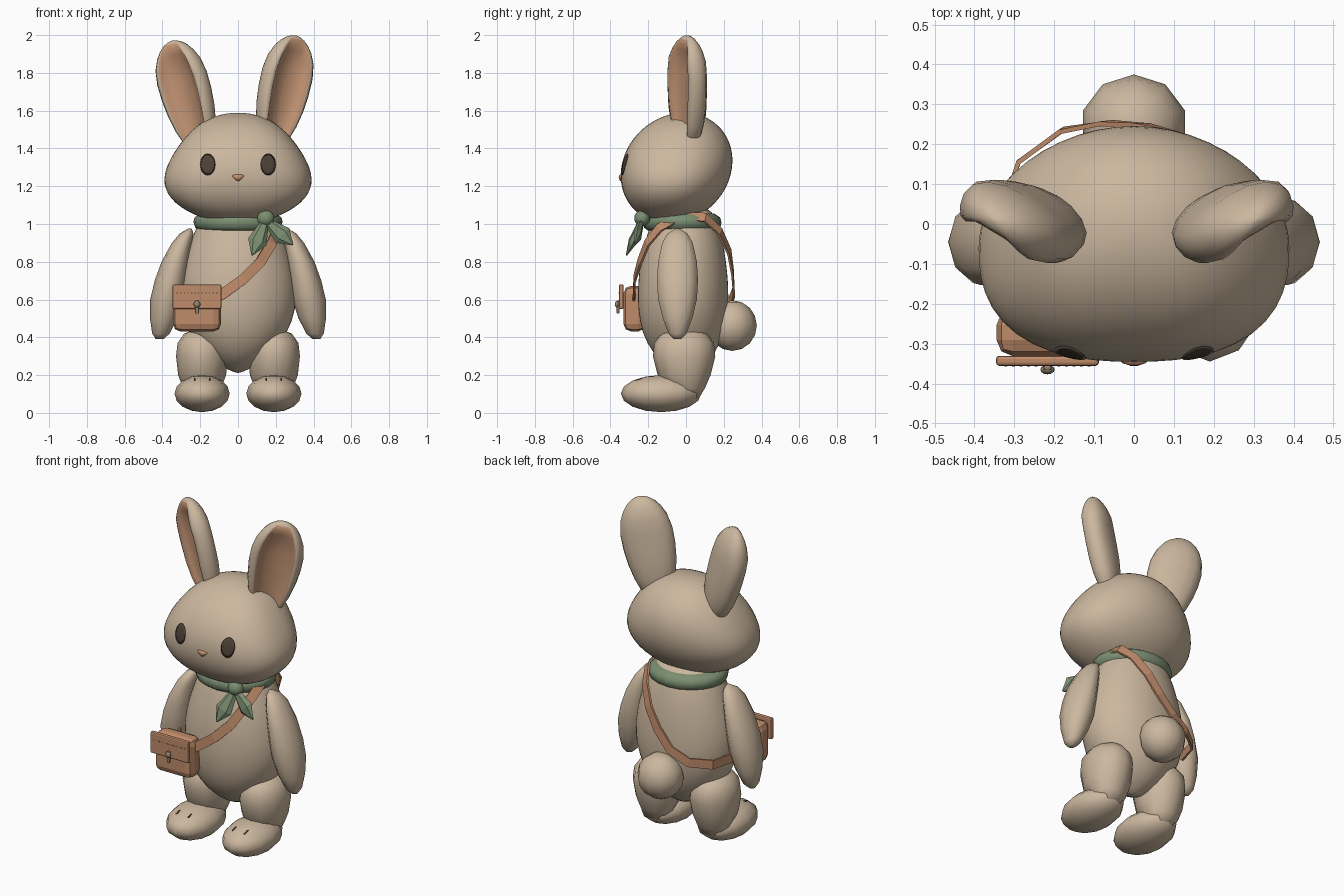
import bpy, bmesh, math
from mathutils import Vector, Matrix
from mathutils.bvhtree import BVHTree

cube = bpy.data.objects.get("Cube")
if cube:
    bpy.data.objects.remove(cube, do_unlink=True)


def material(name, *rgb):
    mat = bpy.data.materials.new(name)
    mat.use_nodes = True
    mat.diffuse_color = (*rgb, 1)
    mat.node_tree.nodes["Principled BSDF"].inputs["Base Color"].default_value = (*rgb, 1)
    return mat


fur = material("tan fur", .6, .475, .345)
pink = material("inner ear", .56, .305, .18)
nose_pink = material("nose pink", .57, .28, .165)
dark = material("dark brown", .072, .053, .036)
green = material("sage green", .195, .27, .165)
leather = material("leather", .53, .265, .145)
metal = material("dull metal", .31, .23, .16)


def finish(bm, name, mats, smooth=True, matrix=None):
    """Turn a bmesh into a named object."""
    bmesh.ops.remove_doubles(bm, verts=bm.verts, dist=.0005)
    bmesh.ops.recalc_face_normals(bm, faces=bm.faces)
    for f in bm.faces:
        f.smooth = smooth
    if matrix:
        bm.transform(matrix)
    mesh = bpy.data.meshes.new(name)
    bm.to_mesh(mesh)
    obj = bpy.data.objects.new(name, mesh)
    for mat in mats:
        mesh.materials.append(mat)
    bpy.context.collection.objects.link(obj)
    return obj


def skin(rings, inner=None):
    """Bridge equal rings of points and cap both ends."""
    bm = bmesh.new()
    rows = [[bm.verts.new(p) for p in ring] for ring in rings]
    n = len(rows[0])
    for r, (a, b) in enumerate(zip(rows, rows[1:])):
        for i in range(n):
            j = (i + 1) % n
            face = bm.faces.new((a[i], a[j], b[j], b[i]))
            if inner and inner(r, i):
                face.material_index = 1
    bm.faces.new(rows[0])
    bm.faces.new(rows[-1])
    return bm


def loft(name, rings, n, mat, smooth=True, matrix=None):
    """Stack ellipses given as (z, centre x, centre y, radius x, radius y)."""
    turns = [math.tau * i / n for i in range(n)]
    pts = [[(cx + rx * math.cos(a), cy + ry * math.sin(a), z) for a in turns]
           for z, cx, cy, rx, ry in rings]
    return finish(skin(pts), name, [mat], smooth, matrix)


def ball(name, centre, radii, mat, u=12, v=8):
    bm = bmesh.new()
    bmesh.ops.create_uvsphere(bm, u_segments=u, v_segments=v, radius=1)
    return finish(bm, name, [mat], True, Matrix.Translation(centre) @ Matrix.Diagonal((*radii, 1)))


def box(name, centre, size, mat, bevel=0, tilt=0):
    bm = bmesh.new()
    bmesh.ops.create_cube(bm, size=1)
    bm.transform(Matrix.Diagonal((*size, 1)))
    if bevel:
        bmesh.ops.bevel(bm, geom=bm.edges[:], offset=bevel, segments=2, profile=.5, affect='EDGES')
    return finish(bm, name, [mat], False,
                  Matrix.Translation(centre) @ Matrix.Rotation(tilt, 4, 'X'))


def surface(obj):
    bm = bmesh.new()
    bm.from_mesh(obj.data)
    return BVHTree.FromBMesh(bm)


# Head: a ball with full cheeks, a broad face and a forehead that leans back
bm = bmesh.new()
bmesh.ops.create_uvsphere(bm, u_segments=48, v_segments=32, radius=1)
for v in bm.verts:
    x, y, u = v.co
    if y < 0:
        broad = math.hypot(x, y) / (abs(x) ** 2.5 + abs(y) ** 2.5) ** .4
        x, y = x * broad, y * broad
    v.co = (x * (.378 - .046 * math.sin(2.2 * u)), y * .293 - .05 + .04 * u, u * .293 + 1.296)
head = finish(bm, "head", [fur])
head_skin = surface(head)

# Body
body = loft("body", [(.21, 0, 0, .01, .01), (.25, 0, -.005, .1, .1), (.32, 0, -.01, .185, .17),
                     (.42, 0, -.015, .265, .22), (.55, 0, -.015, .312, .243),
                     (.68, 0, -.015, .312, .242), (.8, 0, -.015, .288, .23),
                     (.92, 0, -.01, .25, .205), (1.03, 0, -.01, .2, .17),
                     (1.1, 0, -.01, .15, .13)], 24, fur)
body.modifiers.new("smooth", 'SUBSURF').levels = 1
body_skin = surface(body)

# Tail
ball("tail", (0, .245, .462), (.134, .13, .134), fur, 10, 8)

# Paired limbs and face
for s, side in ((1, "left"), (-1, "right")):
    loft(side + "_arm", [(z, s * cx, -.045, rx, ry) for z, cx, rx, ry in (
        (.39, .415, .02, .02), (.42, .408, .046, .05), (.5, .393, .073, .082),
        (.6, .377, .088, .108), (.7, .357, .084, .114), (.8, .332, .073, .108),
        (.9, .297, .053, .085), (.95, .272, .036, .055), (.975, .255, .01, .012))], 10, fur)
    loft(side + "_leg", [(z, s * .19, cy, rx, ry) for z, cy, rx, ry in (
        (.08, .01, .07, .06), (.13, 0, .1, .1), (.2, -.01, .127, .14), (.3, -.01, .138, .165),
        (.37, -.01, .13, .158), (.42, -.01, .095, .12), (.445, -.01, .03, .04))], 12, fur)
    ball(side + "_foot", (s * .19, -.132, .102), (.146, .213, .098), fur, 12, 8)
    for k, dx in enumerate((-.04, .04)):
        box(f"{side}_toe_line_{k}", (s * .19 + dx, -.25, .174), (.008, .035, .012), dark, tilt=.3)

    # Eye: a thin disc laid on the face
    rows = []
    for r in (1, .7, .4, .02):
        row = []
        for i in range(24):
            a = math.tau * i / 24
            start = Vector((s * .16 + .04 * r * math.cos(a), -1, 1.315 + .057 * r * math.sin(a)))
            hit = head_skin.ray_cast(start, Vector((0, 1, 0)))[0]
            row.append(hit + Vector((0, -.005, 0)))
        rows.append(row)
    finish(skin(rows), side + "_eye", [dark])

# Ears: rounded cross-section with a shallow hollow, scaled along the length
half = [(1, 0), (.93, .42), (.7, .75), (.36, .95), (0, 1)]
rim = [(-.95, -.42), (-.84, -.7), (-.7, -.78), (-.6, -.5), (-.35, -.2), (0, -.1)]
section = half + [(-x, y) for x, y in half[-2::-1]]
section += rim + [(-x, y) for x, y in rim[-2::-1]]
widths = [(0, .035), (.03, .066), (.09, .095), (.2, .118), (.35, .137), (.5, .147), (.65, .148),
          (.78, .133), (.87, .108), (.93, .082), (.97, .054), (.99, .03), (1, .004)]
for s, side, tilt, x, z in ((1, "left", 13, .175, 1.425), (-1, "right", 16, .19, 1.405)):
    rings = []
    for t, w in widths:
        close = max(0, (t - .8) / .2)
        depth = .075 * min(1, w / .13)
        ring = []
        for u, v in section:
            if v < 0:
                v += (-math.sqrt(1 - u * u) - v) * close
            ring.append((u * w, v * depth, t * .588))
        rings.append(ring)
    place = (Matrix.Translation((s * x, .01, z)) @ Matrix.Rotation(math.radians(s * tilt), 4, 'Y')
             @ Matrix.Rotation(math.radians(s * 30), 4, 'Z'))
    finish(skin(rings, lambda r, i: 1 <= r <= 9 and 11 <= i <= 16), side + "_ear", [fur, pink],
           True, place)

# Nose: small rounded triangle pointing down
loft("nose", [(1.228, 0, -.342, .006, .008), (1.244, 0, -.342, .026, .015),
              (1.256, 0, -.34, .037, .015), (1.262, 0, -.338, .03, .008)], 10, nose_pink)

# Neckerchief: band, knot and two ends
loft("scarf_band", [(.965, 0, -.02, .2, .18), (.98, 0, -.02, .226, .202), (1.01, 0, -.02, .236, .208),
                    (1.035, 0, -.02, .23, .2), (1.055, 0, -.02, .2, .17)], 20, green)
ball("scarf_knot", (.147, -.232, 1.03), (.048, .042, .044), green, 10, 8)
for name, tip in (("scarf_end_inner", (.075, -.315, .835)), ("scarf_end_outer", (.29, -.27, .89))):
    start = Vector((.147, -.235, 1.02))
    along = Vector(tip) - start
    z = along.normalized()
    y = Vector((0, -1, 0))
    y = (y - z * y.dot(z)).normalized()
    frame = Matrix((y.cross(z), y, z)).transposed().to_4x4()
    d = along.length
    loft(name, [(0, 0, 0, .018, .015), (d * .62, 0, 0, .052, .022), (d, 0, 0, .004, .004)],
         6, green, False, Matrix.Translation(start) @ frame)

# Bag strap: a ribbon kept just clear of the body
path = [(-.2, -.27, .56), (-.08, -.275, .63), (.03, -.272, .71), (.12, -.245, .8),
        (.18, -.205, .9), (.21, -.14, .98), (.19, -.03, 1.03), (.19, .1, 1.035), (.15, .18, .96),
        (.09, .23, .85), (.02, .247, .74), (-.07, .253, .64), (-.18, .235, .585),
        (-.29, .155, .57), (-.33, .03, .575), (-.32, -.1, .59), (-.27, -.2, .6)]
points, normals = [], []
for p in map(Vector, path):
    hit, normal, _, _ = body_skin.find_nearest(p)
    points.append(hit + normal * max(.015, (p - hit).dot(normal)))
    normals.append(normal)
rings = []
for i, (p, n) in enumerate(zip(points, normals)):
    run = points[min(i + 1, len(points) - 1)] - points[max(i - 1, 0)]
    across = run.cross(n).normalized() * .027
    lift = n * .006
    rings.append([p + across + lift, p - across + lift, p - across - lift, p + across - lift])
finish(skin(rings), "bag_strap", [leather], False)

# Bag: pouch, flap, stitches and clasp
mid = -.217
box("bag_pouch", (mid, -.272, .552), (.255, .118, .242), leather, .04)
box("bag_flap", (mid, -.343, .615), (.258, .025, .13), leather, .008)
for i in range(12):
    box(f"flap_stitch_{i}", (mid + (i - 5.5) * .019, -.355, .635), (.007, .004, .004), dark)
box("clasp_tab", (mid, -.36, .56), (.02, .014, .07), metal, .005)
ball("clasp_button", (mid, -.365, .575), (.018, .012, .018), metal, 12, 8)
